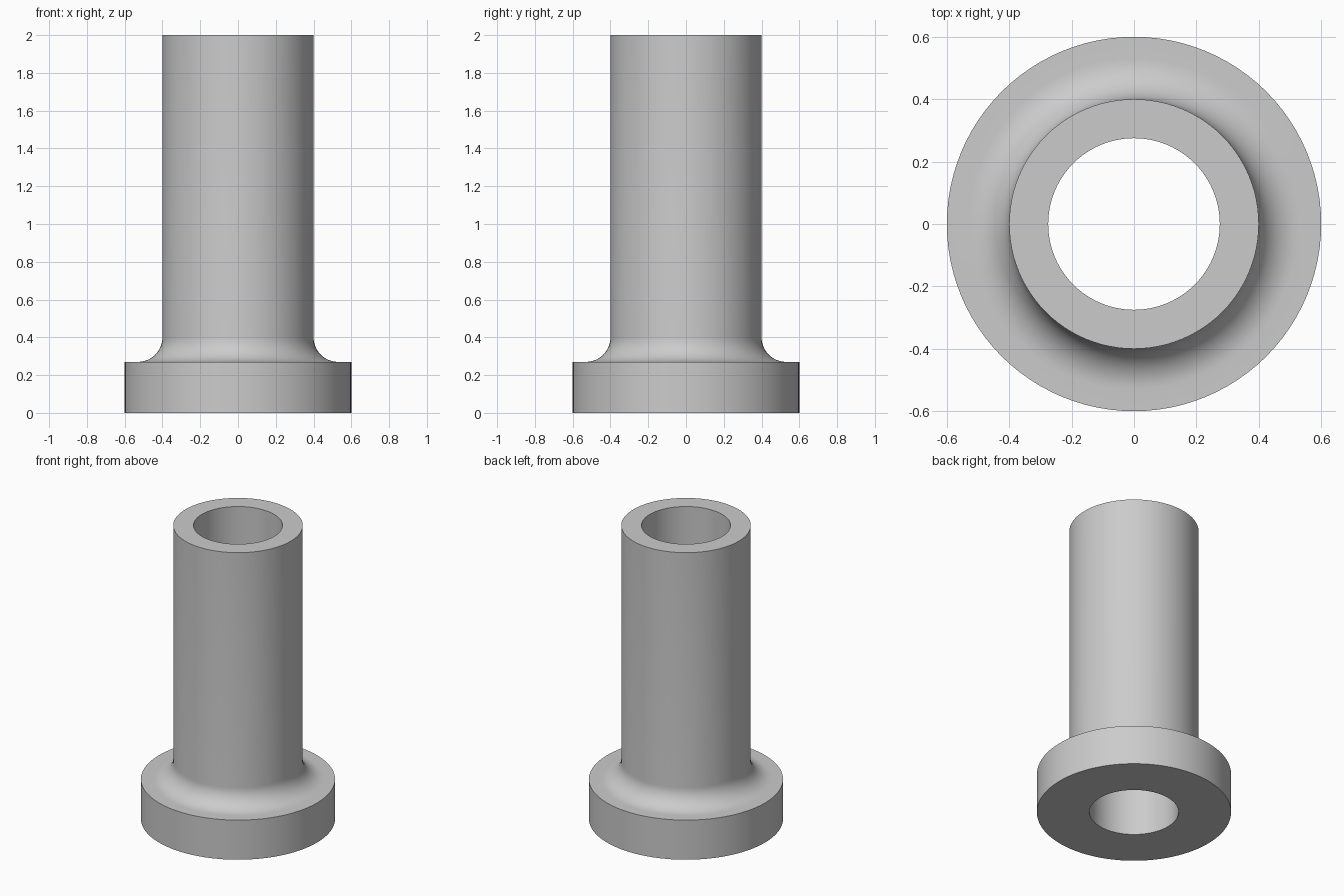
import bpy, bmesh, math

cube = bpy.data.objects.get("Cube")
if cube:
    bpy.data.objects.remove(cube, do_unlink=True)

SEGMENTS = 96
BORE, TUBE, FLANGE = 0.275, 0.4, 0.6
FLANGE_TOP, HEIGHT, FILLET = 0.27, 2.0, 0.13

# Plain grey metal
grey = bpy.data.materials.new("grey_metal")
grey.use_nodes = True
colour = (0.6, 0.6, 0.6, 1)
grey.diffuse_color = colour
grey.node_tree.nodes["Principled BSDF"].inputs["Base Color"].default_value = colour

# Closed wall section: flange, concave fillet, tube, bore
profile = [(BORE, 0), (FLANGE, 0), (FLANGE, FLANGE_TOP)]
steps = 12
for i in range(steps + 1):
    a = math.pi / 2 * i / steps
    profile.append((TUBE + FILLET * (1 - math.sin(a)),
                    FLANGE_TOP + FILLET * (1 - math.cos(a))))
profile += [(TUBE, HEIGHT), (BORE, HEIGHT)]

# Revolve the section around z
bm = bmesh.new()
rings = []
for k in range(SEGMENTS):
    t = math.tau * k / SEGMENTS
    rings.append([bm.verts.new((r * math.cos(t), r * math.sin(t), z)) for r, z in profile])
count = len(profile)
for k in range(SEGMENTS):
    a, b = rings[k], rings[(k + 1) % SEGMENTS]
    for i in range(count):
        j = (i + 1) % count
        bm.faces.new((a[i], b[i], b[j], a[j]))
bmesh.ops.recalc_face_normals(bm, faces=bm.faces)
mesh = bpy.data.meshes.new("flanged_sleeve")
bm.to_mesh(mesh)
bm.free()
mesh.materials.append(grey)

sleeve = bpy.data.objects.new("flanged_sleeve", mesh)
bpy.context.collection.objects.link(sleeve)
bpy.context.view_layer.objects.active = sleeve
sleeve.select_set(True)
bpy.ops.object.shade_smooth_by_angle(angle=math.radians(30))
